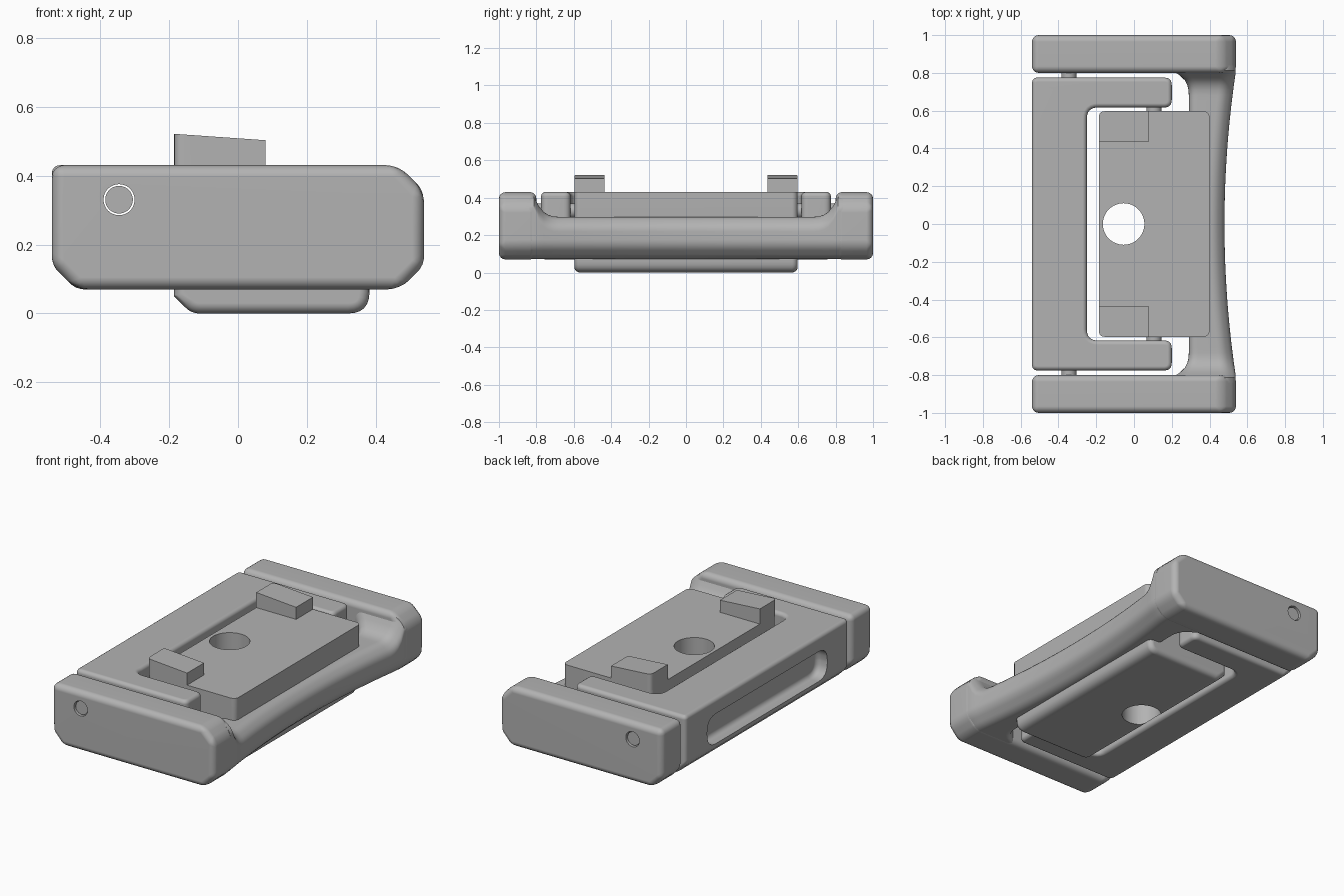
import bpy, bmesh, math
from mathutils import Vector

cube = bpy.data.objects.get("Cube")
if cube:
    bpy.data.objects.remove(cube, do_unlink=True)

grey = bpy.data.materials.new("plain_grey")
grey.use_nodes = True
grey.diffuse_color = (0.45, 0.45, 0.45, 1)
grey.node_tree.nodes["Principled BSDF"].inputs["Base Color"].default_value = (0.45, 0.45, 0.45, 1)


def rounded(corners, steps=6):
    """Outline from (a, b, radius) corners; each rounded corner becomes a short curve."""
    out = []
    for i, (a, b, r) in enumerate(corners):
        p = Vector((a, b))
        if r == 0:
            out.append(p)
            continue
        before = (Vector(corners[i - 1][:2]) - p).normalized() * r
        after = (Vector(corners[(i + 1) % len(corners)][:2]) - p).normalized() * r
        for k in range(steps + 1):
            t = k / steps
            out.append(p + before * (1 - t) ** 2 + after * t ** 2)
    return out


def prism(outline, axis, lo, hi):
    """Extrude a 2D outline along an axis."""
    place = {"x": lambda a, b, t: (t, a, b),
             "y": lambda a, b, t: (a, t, b),
             "z": lambda a, b, t: (a, b, t)}[axis]
    bm = bmesh.new()
    rings = [[bm.verts.new(place(p[0], p[1], t)) for p in outline] for t in (lo, hi)]
    skin(bm, rings)
    return bm


def skin(bm, rings):
    n = len(rings[0])
    for r, s in zip(rings, rings[1:]):
        for i in range(n):
            bm.faces.new((r[i], r[(i + 1) % n], s[(i + 1) % n], s[i]))
    bm.faces.new(rings[0])
    bm.faces.new(rings[-1])
    bmesh.ops.recalc_face_normals(bm, faces=bm.faces)


def to_object(name, bm):
    mesh = bpy.data.meshes.new(name)
    bm.to_mesh(mesh)
    bm.free()
    mesh.materials.append(grey)
    obj = bpy.data.objects.new(name, mesh)
    bpy.context.collection.objects.link(obj)
    return obj


def finish(obj, bevel=0, cutters=()):
    if bevel:
        m = obj.modifiers.new("soft_edges", "BEVEL")
        m.width, m.segments = bevel, 4
        m.limit_method, m.angle_limit = "ANGLE", math.radians(30)
    for c in cutters:
        m = obj.modifiers.new("cut", "BOOLEAN")
        m.operation, m.solver, m.object = "DIFFERENCE", "EXACT", c
    bpy.ops.object.select_all(action="DESELECT")
    bpy.context.view_layer.objects.active = obj
    obj.select_set(True)
    bpy.ops.object.convert(target="MESH")
    bpy.ops.object.shade_smooth_by_angle(angle=math.radians(32))
    m = obj.modifiers.new("even_shading", "WEIGHTED_NORMAL")
    m.keep_sharp = True
    return obj


def rod(name, x, y, z, radius, length, axis="y"):
    circle = [(radius * math.cos(k * math.tau / 48), radius * math.sin(k * math.tau / 48))
              for k in range(48)]
    a, b, mid = (x, z, y) if axis == "y" else (x, y, z)
    return to_object(name, prism([(a + u, b + v) for u, v in circle], axis,
                                 mid - length / 2, mid + length / 2))


def helper(obj):
    obj.hide_render = True
    obj.hide_set(True)
    return obj


# Cutters
pin_hole = rod("pin_hole_cutter", -0.345, 0, 0.33, 0.045, 2.2)
screw_hole = rod("screw_hole_cutter", -0.055, 0, 0.2, 0.11, 1, "z")
slot = rounded([(-0.57, 0.16, 0.085), (0.57, 0.16, 0.085), (0.57, 0.34, 0.085), (-0.57, 0.34, 0.085)])
slot_cutter = finish(to_object("slot_cutter", prism(slot, "x", -0.7, -0.47)), 0.03)

# End plates
plate = [(-0.54, 0.43), (0.465, 0.43), (0.54, 0.355), (0.54, 0.14),
         (0.47, 0.07), (-0.47, 0.07), (-0.54, 0.14)]
for name, side in (("front_end_plate", -1), ("back_end_plate", 1)):
    finish(to_object(name, prism(plate, "y", side * 0.8, side)), 0.035, [pin_hole])

# Crossbar: waisted in the middle, flaring into the end plates
bm = bmesh.new()
rings = []
stations = 64
for k in range(stations + 1):
    y = -0.84 + 1.68 * k / stations
    e = min(1, max(0, (abs(y) - 0.69) / 0.11))
    flare = 1 - math.sqrt(1 - e * e)
    outer = 0.479 + 0.059 * min(1, (y / 0.8) ** 2)
    inner = 0.29 - 0.09 * flare
    top = 0.298 + 0.11 * flare
    section = rounded([(inner, 0.072, 0.04), (outer - 0.07, 0.072, 0.035), (outer, 0.142, 0.035),
                       (outer, top - 0.05, 0.03), (outer - 0.05, top, 0.03), (inner, top, 0.05)])
    rings.append([bm.verts.new((p.x, y, p.y)) for p in section])
skin(bm, rings)
finish(to_object("crossbar", bm))

# Swinging bracket, U-shaped, with its lower outer edge chamfered
half = [(-0.54, 0.775, 0.03), (0.2, 0.775, 0.04), (0.2, 0.617, 0.04), (-0.25, 0.617, 0.06)]
bm = prism(rounded(half + [(x, -y, r) for x, y, r in reversed(half)]), "z", 0.07, 0.43)
cut = bmesh.ops.bisect_plane(bm, geom=bm.verts[:] + bm.edges[:] + bm.faces[:],
                             plane_co=(-0.54, 0, 0.14), plane_no=(-1, 0, -1), clear_outer=True)
bmesh.ops.holes_fill(bm, edges=[g for g in cut["geom_cut"] if isinstance(g, bmesh.types.BMEdge)])
bmesh.ops.recalc_face_normals(bm, faces=bm.faces)
finish(to_object("swing_bracket", bm), 0.035, [pin_hole, slot_cutter])

# Centre block: crisp top, softened ends and underside
profile = rounded([(-0.185, 0.43, 0), (-0.185, 0.05, 0), (-0.135, 0, 0.025),
                   (0.38, 0, 0.06), (0.382, 0.08, 0), (0.4, 0.3, 0), (0.4, 0.43, 0)])
bm = prism(profile, "y", -0.597, 0.597)
ends = [e for e in bm.edges if abs(e.verts[0].co.y - e.verts[1].co.y) < 0.01
        and min(v.co.z for v in e.verts) < 0.42]
bmesh.ops.bevel(bm, geom=ends, offset=0.03, segments=4, profile=0.5, affect="EDGES")
finish(to_object("centre_block", bm), 0, [screw_hole])

# Sloped lugs on the block and short pins to the bracket arms
for name, s in (("front", -1), ("back", 1)):
    outline = rounded([(-0.185, 0.597 * s, 0.03), (0.08, 0.597 * s, 0),
                       (0.08, 0.437 * s, 0), (-0.185, 0.437 * s, 0)])
    bm = prism(outline, "z", 0.42, 0.52)
    for v in bm.verts:
        if v.co.z > 0.5:
            v.co.z = 0.521 - 0.07 * (v.co.x + 0.185)
    finish(to_object(name + "_lug", bm))
    finish(rod(name + "_short_pin", 0.105, 0.62 * s, 0.33, 0.04, 0.14))

# Long hinge pin
finish(rod("hinge_pin", -0.345, 0, 0.33, 0.04, 1.98))

for c in (pin_hole, screw_hole, slot_cutter):
    helper(c)
